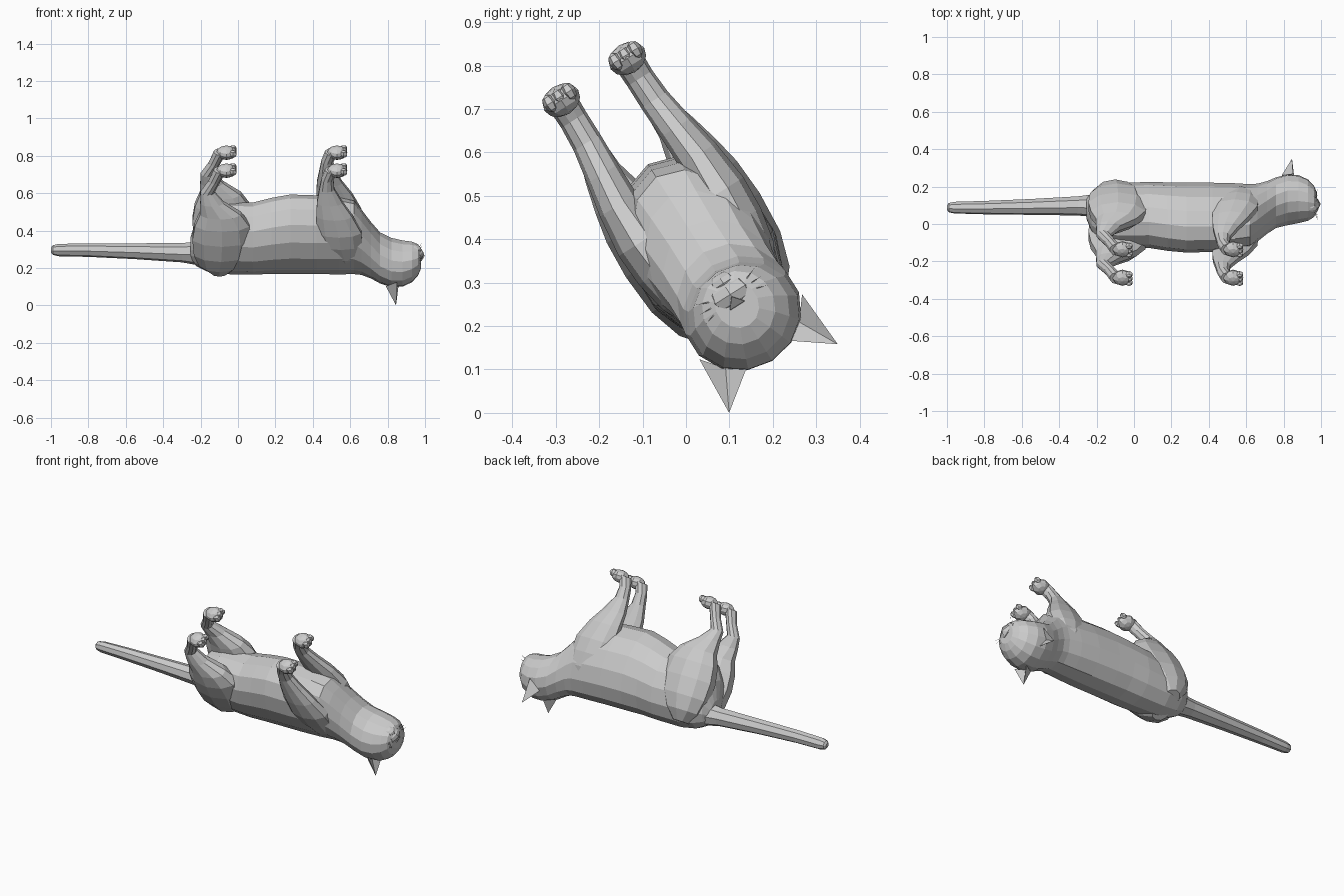
import bpy, bmesh
from math import sin, cos, pi, radians
from mathutils import Matrix, Vector

# The cat is modelled upright (x forward, z up, feet on 0), then rolled onto its back
ROLL = Matrix.Translation((0, -0.225, 0.79)) @ Matrix.Rotation(radians(212.3), 4, 'X')


def finish(name, bm):
    bmesh.ops.recalc_face_normals(bm, faces=bm.faces)
    bm.transform(ROLL)
    me = bpy.data.meshes.new(name)
    bm.to_mesh(me)
    bm.free()
    ob = bpy.data.objects.new(name, me)
    bpy.context.collection.objects.link(ob)
    return ob


def loft(name, rings, u, v, n):
    """Skin a row of ellipses given as (centre, radius along u, radius along v)."""
    bm = bmesh.new()
    u, v = Vector(u), Vector(v)
    rows = []
    for c, a, b in rings:
        rows.append([bm.verts.new(Vector(c) + u * a * cos(2 * pi * (i + .5) / n)
                                  + v * b * sin(2 * pi * (i + .5) / n)) for i in range(n)])
    for r, s in zip(rows, rows[1:]):
        for i in range(n):
            j = (i + 1) % n
            bm.faces.new((r[i], r[j], s[j], s[i]))
    bm.faces.new(rows[0])
    bm.faces.new(rows[-1])
    return finish(name, bm)


def along_x(name, secs, n):
    return loft(name, [((x, 0, h), a, b) for x, h, a, b in secs], (0, 1, 0), (0, 0, 1), n)


def limb(name, secs, side, n=10):
    return loft(name, [((x, side * w, h), a, b) for x, w, h, a, b in secs],
                (1, 0, 0), (0, 1, 0), n)


def blob(name, c, r, useg=8, vseg=6):
    bm = bmesh.new()
    bmesh.ops.create_uvsphere(bm, u_segments=useg, v_segments=vseg, radius=1)
    bm.transform(Matrix.Translation(c) @ Matrix.Diagonal((*r, 1)))
    return finish(name, bm)


def solid(name, pts, faces):
    bm = bmesh.new()
    vs = [bm.verts.new(p) for p in pts]
    for f in faces:
        bm.faces.new([vs[i] for i in f])
    return finish(name, bm)


# Torso, neck and head: (x, height, half width, half height)
along_x("body", [
    (-.255, .575, .05, .06), (-.225, .54, .10, .13), (-.17, .515, .135, .185),
    (-.08, .51, .155, .205), (.08, .512, .165, .203), (.18, .495, .168, .216),
    (.28, .485, .168, .228), (.42, .488, .166, .226), (.54, .495, .158, .222),
    (.62, .505, .147, .213), (.66, .535, .14, .187), (.71, .585, .134, .158),
    (.76, .635, .135, .138), (.82, .663, .14, .13), (.88, .67, .132, .122),
    (.93, .66, .113, .108), (.962, .648, .085, .085), (.978, .64, .05, .055)], 14)

# Tail
along_x("tail", [
    (-.22, .605, .06, .065), (-.30, .602, .052, .052), (-.55, .592, .043, .043),
    (-.80, .585, .036, .037), (-.96, .585, .031, .034), (-.99, .585, .025, .026),
    (-1.0, .585, .012, .013)], 8)

# Muzzle, chin and nose
blob("muzzle", (.945, 0, .612), (.05, .058, .04))
blob("chin", (.94, 0, .582), (.042, .036, .026))
solid("nose", [(.982, -.02, .642), (.982, .02, .642), (1.0, 0, .618), (.96, 0, .61), (.95, 0, .65)],
      [(0, 1, 2), (0, 2, 3), (1, 3, 2), (0, 4, 1), (0, 3, 4), (1, 4, 3)])

hind = [(-.095, .09, .02, .035, .036), (-.125, .09, .09, .032, .032), (-.163, .092, .16, .038, .034),
        (-.14, .1, .22, .065, .045), (-.095, .1, .29, .115, .063), (-.085, .097, .36, .153, .08),
        (-.085, .092, .45, .167, .09), (-.09, .085, .55, .153, .09), (-.1, .07, .63, .112, .08),
        (-.1, .05, .69, .05, .05)]
fore = [(.5, .09, .02, .036, .036), (.478, .09, .08, .034, .034), (.475, .092, .14, .042, .036),
        (.49, .1, .22, .072, .042), (.515, .108, .3, .1, .05), (.54, .107, .4, .125, .063),
        (.55, .1, .48, .122, .066), (.57, .09, .56, .09, .06), (.58, .075, .63, .04, .04)]

for side, tag in ((1, "left"), (-1, "right")):
    # Legs and paws
    limb("hind_leg_" + tag, hind, side)
    limb("front_leg_" + tag, fore, side)
    for x, part in ((-.062, "hind_paw_"), (.53, "front_paw_")):
        blob(part + tag, (x, side * .09, .026), (.055, .046, .036))
        for k in (-1, 0, 1):
            blob("toe_" + tag, (x + .035, side * .09 + k * .026, .018), (.022, .016, .022), 6, 4)
    # Ear with a hollow front
    solid("ear_" + tag, [(.86, side * .045, .765), (.85, side * .14, .70), (.79, side * .10, .75),
                         (.825, side * .10, .75), (.845, side * .148, .841)],
          [(0, 4, 3), (3, 4, 1), (1, 4, 2), (2, 4, 0), (0, 3, 2), (3, 1, 2)])
    # Eye and cheek
    blob("eye_" + tag, (.943, side * .06, .674), (.018, .024, .017), 6, 4)
    # Whiskers
    for k in range(3):
        h = .60 + .014 * k
        y, tip = side * .05, side * .085
        solid("whisker_" + tag, [(.97, y, h), (.97, y, h + .003), (.967, y, h),
                                 (.985, tip, h - .012 + .012 * k)],
              [(0, 1, 3), (1, 2, 3), (2, 0, 3), (0, 2, 1)])
